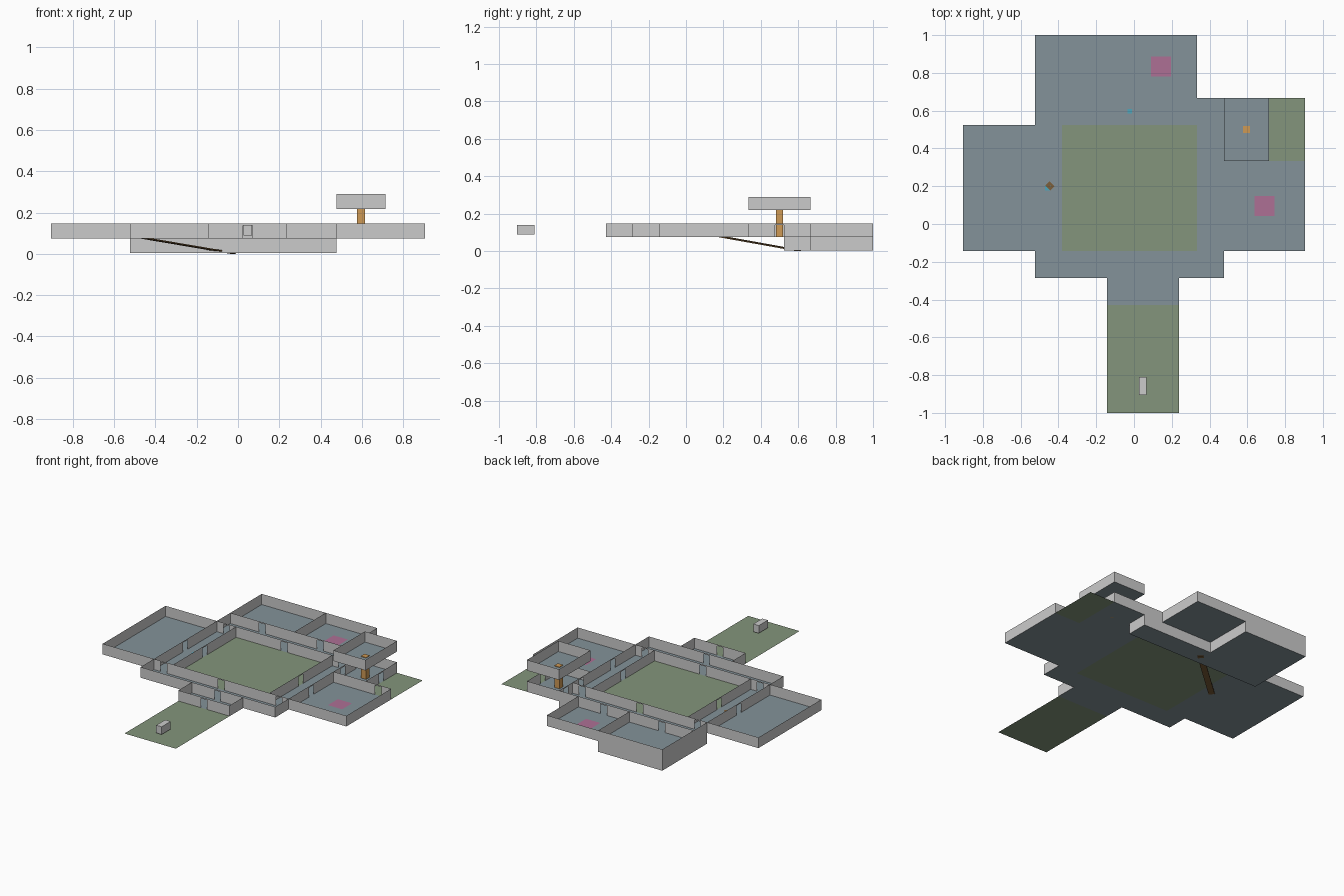
import bpy, bmesh
from mathutils import Vector

if "Cube" in bpy.data.objects:
    bpy.data.objects.remove(bpy.data.objects["Cube"])

U = 1 / 21                      # plan grid unit
H = 1.5 * U                     # storey height
Z0 = 0.004
LEVEL = {-1: Z0, 0: Z0 + H, 2: Z0 + 3 * H}


def material(name, rgb):
    m = bpy.data.materials.new(name)
    m.diffuse_color = (*rgb, 1)
    m.use_nodes = True
    m.node_tree.nodes["Principled BSDF"].inputs["Base Color"].default_value = m.diffuse_color
    return m


FLOOR = material("floor_slate", (0.23, 0.29, 0.32))
GRASS = material("grass", (0.23, 0.30, 0.20))
PINK = material("pink", (0.42, 0.16, 0.30))
ORANGE = material("orange", (0.62, 0.32, 0.09))
BROWN = material("brown", (0.20, 0.11, 0.04))
BLUE = material("blue", (0.08, 0.38, 0.50))


def finish(name, bm, mat=None):
    me = bpy.data.meshes.new(name)
    bm.to_mesh(me)
    bm.free()
    ob = bpy.data.objects.new(name, me)
    bpy.context.collection.objects.link(ob)
    if mat:
        me.materials.append(mat)
    return ob


def quad(bm, pts):
    bm.faces.new([bm.verts.new(p) for p in pts])


def floor(name, x0, x1, y0, y1, z, mat=FLOOR):
    bm = bmesh.new()
    quad(bm, [(x * U, y * U, z) for x, y in ((x0, y0), (x1, y0), (x1, y1), (x0, y1))])
    return finish(name, bm, mat)


def box(name, x0, x1, y0, y1, z0, z1, mat=None):
    bm = bmesh.new()
    bmesh.ops.create_cube(bm, size=1)
    for v in bm.verts:
        v.co = (((x0 + x1) / 2 + v.co.x * (x1 - x0)) * U,
                ((y0 + y1) / 2 + v.co.y * (y1 - y0)) * U,
                (z0 + z1) / 2 + v.co.z * (z1 - z0))
    return finish(name, bm, mat)


def wall(name, axis, c, a, b, level=0, doors=()):
    """Thin wall along an axis at offset c, with door openings."""
    z, top, head = LEVEL[level], LEVEL[level] + H, LEVEL[level] + 1.32 * U
    bm = bmesh.new()

    def panel(s, t, lo, hi):
        pts = [(s, lo), (t, lo), (t, hi), (s, hi)]
        quad(bm, [(p * U, c * U, q) if axis == 'x' else (c * U, p * U, q) for p, q in pts])

    s = a
    for d in sorted(doors):
        panel(s, d - 0.5, z, top)
        panel(d - 0.5, d + 0.5, head, top)
        s = d + 0.5
    panel(s, b, z, top)
    finish(name, bm)


G = LEVEL[0]
# ground storey floors
for name, *r in (
        ("west_hall_floor", -19, -11, -3, 11), ("west_corridor_floor", -11, -8, -3, 11),
        ("north_corridor_floor", -11, 10, 11, 14), ("east_corridor_floor", 7, 10, -3, 11),
        ("south_corridor_floor", -11, 10, -6, -3), ("gate_floor", -3, 5, -9, -6),
        ("northwest_room_floor", -11, -1, 14, 21), ("north_room_floor", -1, 7, 14, 21),
        ("stair_room_floor", 10, 15, 7, 14), ("east_room_floor", 10, 19, -3, 7)):
    floor(name, *r, G)
# lawns
floor("courtyard_lawn", -8, 7, -3, 11, G, GRASS)
floor("side_garden", 15, 19, 7, 14, G, GRASS)
floor("front_yard", -3, 5, -21, -9, G, GRASS)

# ground storey walls: axis, offset, start, end, doors
for name, axis, c, a, b, doors in (
        ("gate_front_wall", 'x', -9, -3, 5, [1]),
        ("south_outer_wall", 'x', -6, -11, 10, [1]),
        ("south_inner_wall", 'x', -3, -11, 10, [-9.5, -0.5, 8.5]),
        ("west_hall_south_wall", 'x', -3, -19, -11, []),
        ("east_room_south_wall", 'x', -3, 10, 19, []),
        ("east_room_north_wall", 'x', 7, 10, 19, [17]),
        ("west_hall_north_wall", 'x', 11, -19, -11, []),
        ("north_inner_wall", 'x', 11, -11, 10, [-9.5, -0.5, 8.5]),
        ("north_outer_wall", 'x', 14, -11, 15, [-6, 3]),
        ("north_rooms_back_wall", 'x', 21, -11, 7, []),
        ("west_hall_end_wall", 'y', -19, -3, 11, []),
        ("west_outer_wall", 'y', -11, -6, 21, [4]),
        ("west_inner_wall", 'y', -8, -3, 11, [4]),
        ("gate_west_wall", 'y', -3, -9, -6, []),
        ("north_rooms_divider", 'y', -1, 14, 21, []),
        ("gate_east_wall", 'y', 5, -9, -6, []),
        ("east_inner_wall", 'y', 7, -3, 11, [4]),
        ("north_room_end_wall", 'y', 7, 14, 21, []),
        ("east_outer_wall", 'y', 10, -6, 14, [2, 9, 12.5]),
        ("stair_room_end_wall", 'y', 15, 7, 14, [10.5]),
        ("east_room_end_wall", 'y', 19, -3, 7, [])):
    wall(name, axis, c, a, b, 0, doors)

# cellar
floor("cellar_corridor_floor", -11, 10, 11, 14, Z0)
floor("cellar_room_floor", -11, -1, 14, 21, Z0)
for name, axis, c, a, b, doors in (
        ("cellar_front_wall", 'x', 11, -11, 10, []),
        ("cellar_inner_wall", 'x', 14, -11, 10, [-6]),
        ("cellar_back_wall", 'x', 21, -11, -1, []),
        ("cellar_west_wall", 'y', -11, 11, 21, []),
        ("cellar_room_east_wall", 'y', -1, 14, 21, []),
        ("cellar_corridor_east_wall", 'y', 10, 11, 14, [])):
    wall(name, axis, c, a, b, -1, doors)

# tower room
T = LEVEL[2]
floor("tower_floor", 10, 15, 7, 14, T)
for i, (axis, c, a, b) in enumerate((('x', 7, 10, 15), ('x', 14, 10, 15),
                                     ('y', 10, 7, 14), ('y', 15, 7, 14))):
    wall(f"tower_wall_{i + 1}", axis, c, a, b, 2)
box("tower_stair_shaft", 12.1, 12.9, 10.1, 10.9, G, T + 0.004, ORANGE)

# sloping passage from the west corridor down to the cellar
p, q = Vector((-9.6 * U, 4 * U, G + 0.001)), Vector((-0.5 * U, 12.6 * U, 0.003))
ramp = box("cellar_ramp", -0.4, 0.4, -0.5, 0.5, -0.003, 0.003, BROWN)
ramp.scale.y = (q - p).length / U
ramp.location = (p + q) / 2
ramp.rotation_euler = (q - p).to_track_quat('Y', 'Z').to_euler()

# floor markings, paths and cart in the yard
floor("north_room_rug", 1.9, 4.1, 16.4, 18.6, G + 0.001, PINK)
floor("east_room_rug", 13.4, 15.6, 0.9, 3.1, G + 0.001, PINK)
floor("upper_ramp_marker", -9.9, -9.3, 3.7, 4.3, G + 0.002, BLUE)
floor("lower_ramp_marker", -0.7, -0.2, 12.3, 12.8, G + 0.001, BLUE)
box("yard_cart", 0.55, 1.4, -19, -17, 0.088, 0.14)
